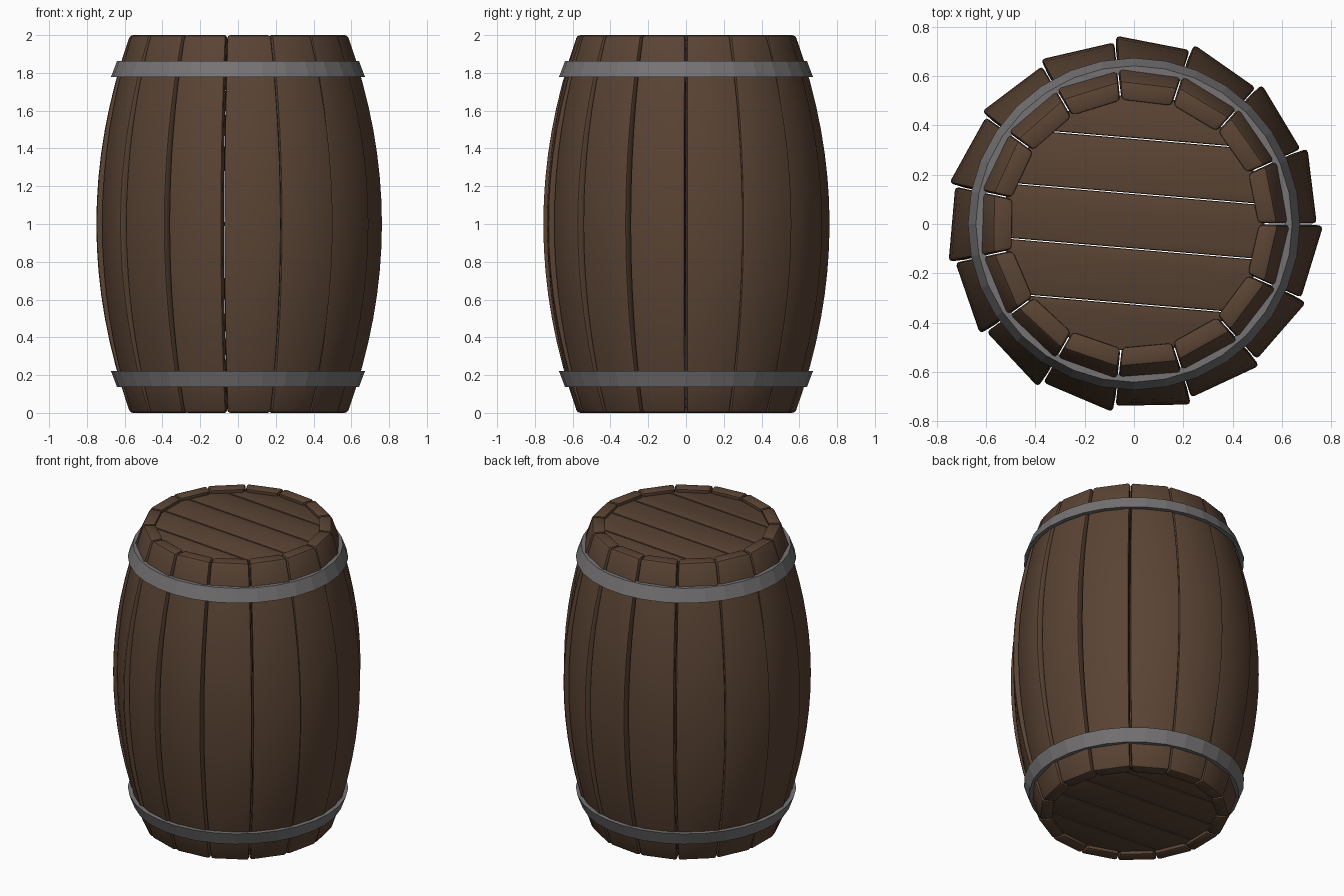
import bpy, bmesh, math
from math import sin, cos, tan, radians, sqrt, pi
from mathutils import Matrix

if "Cube" in bpy.data.objects:
    bpy.data.objects.remove(bpy.data.objects["Cube"])


def material(name, rgb):
    m = bpy.data.materials.new(name)
    m.diffuse_color = (*rgb, 1)
    m.use_nodes = True
    m.node_tree.nodes["Principled BSDF"].inputs["Base Color"].default_value = m.diffuse_color
    return m


WOOD = material("dark_wood", (0.102, 0.057, 0.034))
IRON = material("grey_iron", (0.18, 0.171, 0.174))


def finish(bm, name, mat, bevel=0, smooth=False):
    """Bevel the sharp edges, then turn the bmesh into an object."""
    bmesh.ops.recalc_face_normals(bm, faces=bm.faces)
    if bevel:
        sharp = [e for e in bm.edges if e.calc_face_angle(0) > radians(40)]
        bmesh.ops.bevel(bm, geom=sharp, offset=bevel, segments=2, profile=0.5,
                        affect='EDGES', clamp_overlap=True)
    me = bpy.data.meshes.new(name)
    bm.to_mesh(me)
    bm.free()
    me.materials.append(mat)
    ob = bpy.data.objects.new(name, me)
    bpy.context.collection.objects.link(ob)
    if smooth:
        bpy.ops.object.select_all(action='DESELECT')
        ob.select_set(True)
        bpy.context.view_layer.objects.active = ob
        bpy.ops.object.shade_smooth_by_angle(angle=radians(30))
    return ob


def bridge(bm, a, b):
    for i in range(len(a)):
        j = (i + 1) % len(a)
        bm.faces.new((a[i], a[j], b[j], b[i]))


# Staves: curved, tapering boards, each slightly twisted at the belly
STAVES, SEG, THICK = 15, 16, 0.08
half = pi / STAVES


def make_stave():
    bm = bmesh.new()
    rings = []
    for k in range(SEG + 1):
        z = 2 * k / SEG
        t = z - 1
        r = 0.738 - 0.168 * t * t
        tilt = radians(5) * (1 - 0.85 * t * t)
        w = r * tan(half) * 0.975
        wi = (r - THICK) * tan(half) * 0.975
        ring = []
        for dx, dy in ((0, -w), (0, w), (-THICK, wi), (-THICK, -wi)):
            x = r + dx * cos(tilt) + dy * sin(tilt)
            y = -dx * sin(tilt) + dy * cos(tilt)
            ring.append(bm.verts.new((x, y, z)))
        rings.append(ring)
    for a, b in zip(rings, rings[1:]):
        bridge(bm, a, b)
    bm.faces.new(rings[0])
    bm.faces.new(rings[-1])
    return finish(bm, "stave_01", WOOD, 0.016, True)


first = make_stave()
for i in range(STAVES):
    ob = first
    if i:
        ob = first.copy()
        ob.name = f"stave_{i + 1:02d}"
        bpy.context.collection.objects.link(ob)
    ob.rotation_euler.z = radians(12) + i * 2 * half


# Lid and base: five planks clipped to a circle, with narrow gaps
PITCH, OFFSET, R = 0.223, 0.011, 0.53


def make_plank(name, i, z0, z1):
    lo = max((i - 2.5) * PITCH + OFFSET + 0.002, -R * 0.97)
    hi = min((i - 1.5) * PITCH + OFFSET - 0.002, R * 0.97)
    ys = [lo + (hi - lo) * k / 5 for k in range(6)]
    outline = [(sqrt(R * R - y * y), y) for y in ys]
    outline += [(-x, y) for x, y in reversed(outline)]
    bm = bmesh.new()
    a = [bm.verts.new((x, y, z0)) for x, y in outline]
    b = [bm.verts.new((x, y, z1)) for x, y in outline]
    bridge(bm, a, b)
    bm.faces.new(a)
    bm.faces.new(b)
    bmesh.ops.rotate(bm, verts=bm.verts, matrix=Matrix.Rotation(radians(-4.8), 3, 'Z'))
    finish(bm, name, WOOD, 0.008, True)


for i in range(5):
    make_plank(f"lid_plank_{i + 1}", i, 1.925, 1.975)
    make_plank(f"base_plank_{i + 1}", i, 0.025, 0.075)


# Hoops: flat-faceted flared rings, mirrored top and bottom
def make_hoop(name, flip):
    N = 32
    profile = [(0.613, 1.862), (0.641, 1.862), (0.673, 1.777), (0.645, 1.777)]
    bm = bmesh.new()
    rings = []
    for k in range(N):
        a = 2 * pi * k / N
        rings.append([bm.verts.new((r * cos(a), r * sin(a), 2 - z if flip else z))
                      for r, z in profile])
    for k in range(N):
        bridge(bm, rings[k], rings[(k + 1) % N])
    finish(bm, name, IRON)


make_hoop("upper_hoop", False)
make_hoop("lower_hoop", True)
